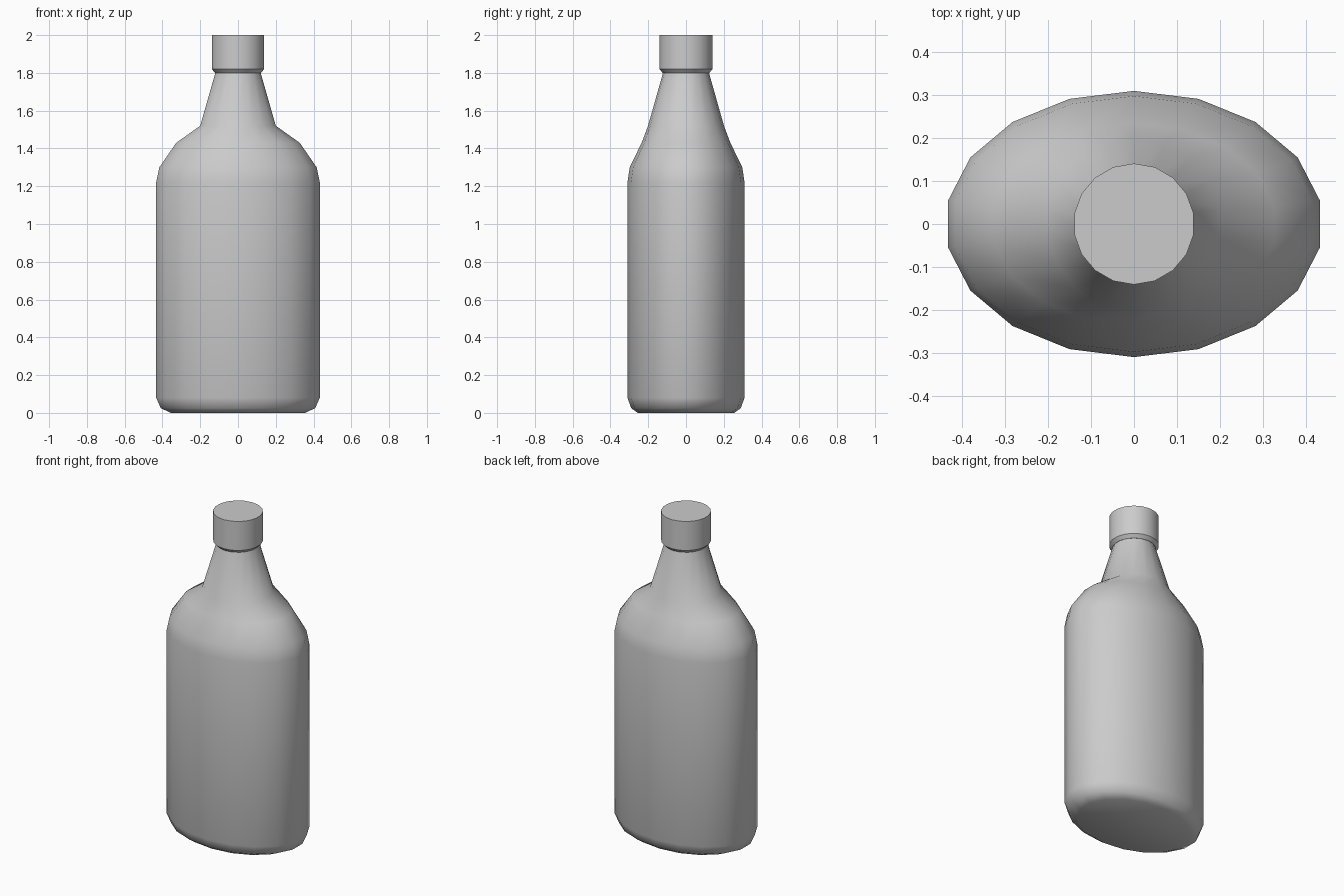
import bpy, bmesh, math

if "Cube" in bpy.data.objects:
    bpy.data.objects.remove(bpy.data.objects["Cube"])

SIDES = 18

def loft(name, rings, smooth_angle):
    """Skin elliptical rings (z, x radius, y radius) and close both ends."""
    bm = bmesh.new()
    loops = []
    for z, rx, ry in rings:
        loop = []
        for i in range(SIDES):
            a = math.pi / 2 + 2 * math.pi * i / SIDES
            loop.append(bm.verts.new((rx * math.cos(a), ry * math.sin(a), z)))
        loops.append(loop)
    for low, high in zip(loops, loops[1:]):
        for i in range(SIDES):
            j = (i + 1) % SIDES
            bm.faces.new((low[i], low[j], high[j], high[i]))
    bm.faces.new(loops[0][::-1])
    bm.faces.new(loops[-1])
    mesh = bpy.data.meshes.new(name)
    bm.to_mesh(mesh)
    bm.free()
    obj = bpy.data.objects.new(name, mesh)
    bpy.context.collection.objects.link(obj)
    bpy.ops.object.select_all(action='DESELECT')
    obj.select_set(True)
    bpy.context.view_layer.objects.active = obj
    bpy.ops.object.shade_smooth_by_angle(angle=math.radians(smooth_angle))
    return obj

# Oval body blending through the shoulder into a round neck
loft("bottle_body", [
    (0.0, 0.36, 0.255),
    (0.025, 0.415, 0.29),
    (0.08, 0.44, 0.31),
    (1.22, 0.44, 0.31),
    (1.30, 0.423, 0.298),
    (1.43, 0.332, 0.235),
    (1.52, 0.203, 0.201),
    (1.81, 0.119, 0.119),
], 50)

# Round cap with a chamfered lower rim
loft("bottle_cap", [
    (1.80, 0.123, 0.123),
    (1.82, 0.141, 0.141),
    (2.0, 0.141, 0.141),
], 30)
